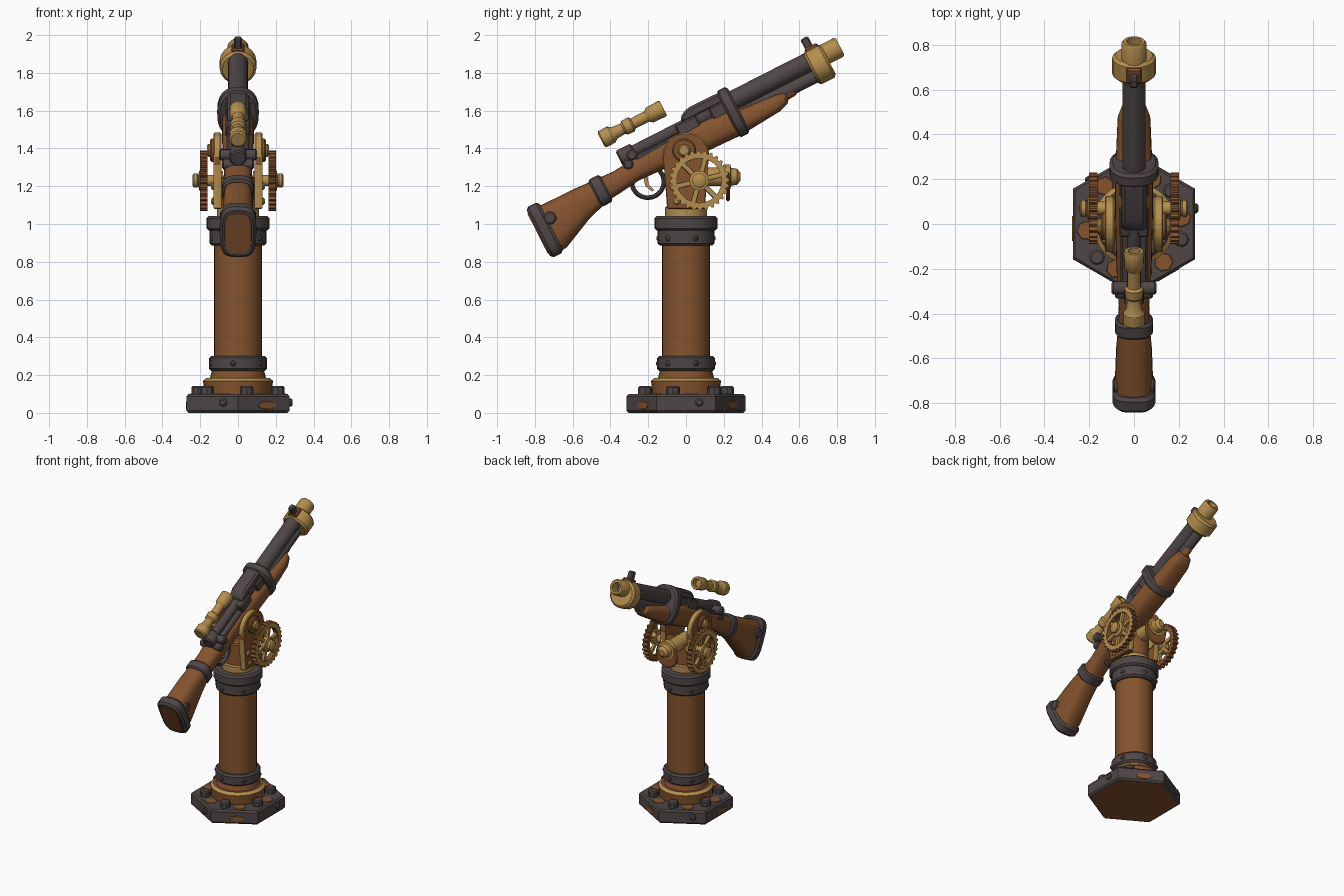
import bpy, bmesh, math
from mathutils import Matrix, Vector

cube = bpy.data.objects.get("Cube")
if cube:
    bpy.data.objects.remove(cube)


def material(name, rgb):
    m = bpy.data.materials.new(name)
    m.use_nodes = True
    m.diffuse_color = (*rgb, 1)
    m.node_tree.nodes["Principled BSDF"].inputs["Base Color"].default_value = (*rgb, 1)
    return m


IRON = material("dark iron", (0.080, 0.062, 0.062))
RUST = material("rust brown", (0.235, 0.088, 0.027))
BRASS = material("aged brass", (0.46, 0.27, 0.075))

# Placement frames: lathe axis is local y
T = Matrix.Translation
UP = Matrix.Rotation(math.pi / 2, 4, 'X')
SIDE = Matrix.Rotation(-math.pi / 2, 4, 'Z')
GUN = T((0, 0, 1.4)) @ Matrix.Rotation(math.radians(27), 4, 'X')
WORLD = Matrix.Identity(4)


def make(name, bm, mat, frame, second=None, rule=None):
    bmesh.ops.transform(bm, matrix=frame, verts=bm.verts)
    bmesh.ops.recalc_face_normals(bm, faces=bm.faces)
    bm.normal_update()
    for f in bm.faces:
        f.smooth = True
        if rule and rule(f):
            f.material_index = 1
    for e in bm.edges:
        e.smooth = len(e.link_faces) == 2 and e.calc_face_angle() < 0.6
    mesh = bpy.data.meshes.new(name)
    bm.to_mesh(mesh)
    bm.free()
    mesh.materials.append(mat)
    if second:
        mesh.materials.append(second)
    obj = bpy.data.objects.new(name, mesh)
    bpy.context.collection.objects.link(obj)
    return obj


def loft(name, sections, mat, frame=WORLD, n=24, power=2, phase=0, **paint):
    """Sections are (along, centre height, half width, half height)."""
    bm = bmesh.new()
    rings = []
    for t, c, rx, rz in sections:
        ring = []
        for k in range(n):
            a = phase + math.tau * k / n
            x, z = (math.copysign(abs(q) ** (2 / power), q) for q in (math.cos(a), math.sin(a)))
            ring.append(bm.verts.new((rx * x, t, c + rz * z)))
        rings.append(ring)
    for a, b in zip(rings, rings[1:]):
        for k in range(n):
            bm.faces.new((a[k], a[(k + 1) % n], b[(k + 1) % n], b[k]))
    bm.faces.new(rings[0])
    bm.faces.new(rings[-1])
    return make(name, bm, mat, frame, **paint)


def lathe(name, profile, mat, frame=WORLD, **kw):
    return loft(name, [(t, 0, r, r) for t, r in profile], mat, frame, **kw)


def rod(name, a, b, r, mat, frame=WORLD, edge=0.008, **kw):
    return lathe(name, [(a, r - edge), (a + edge, r), (b - edge, r), (b, r - edge)], mat, frame, **kw)


def prism(name, outline, x0, x1, mat, frame=WORLD, bevel=0, **paint):
    bm = bmesh.new()
    ends = [[bm.verts.new((x, y, z)) for y, z in outline] for x in (x0, x1)]
    for e in ends:
        bm.faces.new(e)
    n = len(outline)
    for k in range(n):
        bm.faces.new((ends[0][k], ends[0][(k + 1) % n], ends[1][(k + 1) % n], ends[1][k]))
    if bevel:
        bmesh.ops.bevel(bm, geom=bm.edges[:], offset=bevel, segments=1, affect='EDGES')
    return make(name, bm, mat, frame, **paint)


def box(name, x, y, z, mat, frame=GUN, bevel=0.008):
    return prism(name, [(y[0], z[0]), (y[1], z[0]), (y[1], z[1]), (y[0], z[1])], x[0], x[1], mat, frame, bevel)


# Hexagonal base with bolts and rust patches
rod("base_plate", 0, 0.1, 0.315, IRON, UP, n=6, phase=math.pi / 6, edge=0.012,
    second=RUST, rule=lambda f: f.normal.z < -0.9)
for k in range(6):
    a = math.radians(60 * k - 18)
    rod("base_bolt", 0.09, 0.142, 0.036, IRON, T((0.222 * math.cos(a), 0.222 * math.sin(a), 0)) @ UP, n=8)
    s = Matrix.Rotation(math.radians(60 * k), 4, 'Z')
    lathe("rust_patch_top", [(0.098, 0.045), (0.103, 0.04)], RUST,
          Matrix.Rotation(a + 0.45, 4, 'Z') @ T((0.215, 0, 0)) @ UP, n=7)
    if k % 2:
        loft("rust_patch_side", [(0.268, 0.04, 0.06, 0.025), (0.276, 0.04, 0.055, 0.02)], RUST,
             s @ T((0, 0.02, 0)) @ SIDE, n=8)
    else:
        rod("edge_rivet", 0.26, 0.288, 0.022, IRON, s @ T((0, 0.07, 0.055)) @ SIDE, n=8)

# Pedestal column
lathe("base_flange", [(0.09, 0.178), (0.17, 0.185), (0.186, 0.165)], RUST, UP, n=32,
      second=BRASS, rule=lambda f: 0.2 < f.normal.z < 0.95)
lathe("lower_neck", [(0.18, 0.15), (0.235, 0.135)], RUST, UP)
rod("column", 0.2, 1.0, 0.127, RUST, UP, n=32)
rod("lower_collar", 0.222, 0.302, 0.153, IRON, UP, edge=0.012)
rod("upper_collar", 0.885, 0.98, 0.15, IRON, UP, edge=0.012)
rod("top_collar", 0.965, 1.042, 0.166, IRON, UP, edge=0.012)
for k in range(6):
    spin = Matrix.Rotation(math.radians(60 * k + 20), 4, 'Z') @ SIDE
    rod("collar_rivet", 0.13, 0.158, 0.016, IRON, T((0, 0, 0.925)) @ spin, n=8)
    rod("collar_rivet", 0.13, 0.16, 0.016, IRON, T((0, 0, 0.262)) @ spin, n=8)

# Swivel head and yoke
rod("swivel_ring", 1.03, 1.095, 0.11, BRASS, UP)
rod("swivel_body", 1.08, 1.25, 0.098, RUST, UP)
arc = [(0.125 * math.cos(math.radians(a)), 1.36 + 0.125 * math.sin(math.radians(a))) for a in range(-20, 201, 20)]
yoke = [(0.1, 1.08)] + arc + [(-0.1, 1.08)]
for s in (-1, 1):
    prism("yoke_plate", yoke, s * 0.088, s * 0.13, RUST, bevel=0.006, second=BRASS,
          rule=lambda f: abs(f.normal.x) < 0.9 and f.normal.z > -0.1)
    pivot = T((0, -0.01, 1.39)) @ SIDE
    rod("pivot_boss", *sorted((s * 0.12, s * 0.147)), 0.062, RUST, pivot)
    rod("pivot_bolt", *sorted((s * 0.13, s * 0.165)), 0.034, BRASS, pivot, n=8)
    for y, z in ((-0.07, 1.2), (-0.05, 1.12)):
        rod("yoke_rivet", *sorted((s * 0.1, s * 0.142)), 0.02, BRASS, T((0, y, z)) @ SIDE, n=10)

    # Hand wheels with teeth, spokes and hub
    centre = T((0, 0.07, 1.23))
    bm = bmesh.new()
    loops, teeth = [], 28
    for k in range(teeth * 4):
        a = math.tau * k / (teeth * 4)
        outer = 0.16 if k % 4 < 2 else 0.146
        loops.append([bm.verts.new((x, r * math.cos(a), r * math.sin(a)))
                      for x, r in ((s * 0.162, 0.118), (s * 0.162, outer), (s * 0.2, outer), (s * 0.2, 0.118))])
    for k, p in enumerate(loops):
        q = loops[(k + 1) % len(loops)]
        for j in range(4):
            bm.faces.new((p[j], p[(j + 1) % 4], q[(j + 1) % 4], q[j]))
    make("wheel_rim", bm, RUST, centre, BRASS, lambda f, s=s: f.normal.x * s > 0.7)
    for k in range(3):
        loft("wheel_spokes", [(-0.125, 0, 0.011, 0.014), (0.125, 0, 0.011, 0.014)], BRASS,
             centre @ T((s * 0.183, 0, 0)) @ Matrix.Rotation(math.radians(60 * k + 15), 4, 'X'),
             n=8, power=4)
    hub = centre @ SIDE if s > 0 else centre @ SIDE @ Matrix.Rotation(math.pi, 4, 'Z')
    lathe("wheel_hub", [(0.08, 0.05), (0.125, 0.05), (0.13, 0.03), (0.17, 0.03), (0.172, 0.052),
                        (0.205, 0.052), (0.21, 0.03), (0.216, 0.038), (0.234, 0.038), (0.242, 0.025)], BRASS, hub)

# Rear drive shaft with disc and rounded cap
lathe("rear_shaft", [(0, 0.05), (0.19, 0.05), (0.2, 0.065), (0.235, 0.065), (0.238, 0.048),
                     (0.27, 0.042), (0.288, 0.022)], BRASS, T((0, 0, 1.25)), n=16)
rod("rear_disc", 0.212, 0.232, 0.09, RUST, T((0, 0, 1.21)))

# Wooden stock running from butt to fore-end
loft("stock", [(-0.85, -0.05, 0.085, 0.135), (-0.8, -0.05, 0.085, 0.13), (-0.63, -0.012, 0.08, 0.09),
               (-0.5, 0.005, 0.07, 0.066), (-0.4, 0.008, 0.068, 0.058), (-0.3, 0.018, 0.075, 0.056),
               (-0.15, 0.02, 0.08, 0.064), (0.1, 0.014, 0.085, 0.078), (0.29, 0.008, 0.085, 0.078),
               (0.35, -0.005, 0.08, 0.06), (0.53, -0.005, 0.073, 0.046), (0.585, 0, 0.055, 0.034),
               (0.6, 0.005, 0.035, 0.022)], RUST, GUN, power=2.8)
lathe("fore_end_tip", [(0.57, 0.03), (0.64, 0.03), (0.655, 0.022)], RUST, GUN @ T((0, 0, 0.015)), n=16)
loft("grip_band", [(-0.54, 0.006, 0.076, 0.07), (-0.53, 0.006, 0.085, 0.08), (-0.48, 0.006, 0.085, 0.08),
                   (-0.47, 0.006, 0.076, 0.07)], IRON, GUN, power=2.8)
loft("butt_plate", [(-0.9, -0.045, 0.082, 0.135), (-0.885, -0.045, 0.097, 0.15),
                    (-0.84, -0.045, 0.097, 0.15), (-0.825, -0.045, 0.086, 0.137)], IRON, GUN, power=3.5)
loft("butt_pad", [(-0.905, -0.045, 0.07, 0.118), (-0.898, -0.045, 0.072, 0.12)], RUST, GUN, power=3.5)
rod("butt_tang", -0.094, 0.094, 0.036, IRON, GUN @ T((0, -0.81, 0)) @ SIDE, n=12)
loft("barrel_band", [(0.277, 0.058, 0.096, 0.123), (0.289, 0.058, 0.11, 0.138),
                     (0.33, 0.058, 0.11, 0.138), (0.342, 0.058, 0.096, 0.123)], IRON, GUN, power=2.5)

# Barrel, lower tube and brass muzzle
rod("barrel", 0.1, 0.9, 0.052, IRON, GUN @ T((0, 0, 0.113)))
rod("lower_tube", 0.3, 0.82, 0.036, IRON, GUN @ T((0, 0, 0.03)))
rod("muzzle_clamp", 0.78, 0.885, 0.098, BRASS, GUN @ T((0, 0, 0.075)), n=16, edge=0.014)
lathe("muzzle", [(0.86, 0.056), (0.96, 0.056), (0.972, 0.048), (0.972, 0.033), (0.9, 0.033)],
      BRASS, GUN @ T((0, 0, 0.11)))
box("sight_base", (-0.035, 0.035), (0.795, 0.87), (0.155, 0.185), RUST)
box("front_sight", (-0.02, 0.02), (0.8, 0.845), (0.17, 0.238), IRON)

# Receiver with an open port, and the bolt behind it
roof = [(0.045, 0.125), (0.3, 0.125), (0.3, 0.185), (0.1, 0.187), (0.045, 0.16)]
prism("receiver_roof", roof, -0.055, 0.055, IRON, GUN, bevel=0.014)
box("receiver_rear", (-0.065, 0.065), (0.0, 0.125), (0.05, 0.135), IRON)
box("receiver_front", (-0.065, 0.065), (0.2, 0.3), (0.05, 0.135), IRON)
box("receiver_rail", (-0.06, 0.06), (-0.26, 0.02), (0.05, 0.09), IRON)
rod("bolt", -0.32, 0.06, 0.032, IRON, GUN @ T((0, 0, 0.112)), n=16)
rod("bolt_cap", -0.34, -0.25, 0.045, IRON, GUN @ T((0, 0, 0.112)), n=16)
rod("bolt_cross_pin", -0.1, 0.1, 0.03, IRON, GUN @ T((0, -0.27, 0.1)) @ SIDE, n=12)
rod("bolt_side_pin", -0.085, 0.085, 0.028, IRON, GUN @ T((0, -0.31, 0.065)) @ SIDE, n=12)

# Trigger and guard
bm = bmesh.new()
rings = []
for k in range(28):
    spin = Matrix.Rotation(math.tau * k / 28, 4, 'X')
    rings.append([bm.verts.new(spin @ Vector((0.02 * math.cos(b), 0.085 + 0.012 * math.sin(b), 0)))
                  for b in (math.tau * j / 8 for j in range(8))])
for p, q in zip(rings, rings[1:] + rings[:1]):
    for j in range(8):
        bm.faces.new((p[j], p[(j + 1) % 8], q[(j + 1) % 8], q[j]))
make("trigger_guard", bm, IRON, GUN @ T((0, -0.26, -0.065)))
prism("trigger", [(-0.27, -0.03), (-0.245, -0.03), (-0.262, -0.08), (-0.25, -0.12), (-0.265, -0.12),
                  (-0.282, -0.08)], -0.01, 0.01, BRASS, GUN)

# Brass sighting scope
lathe("scope", [(-0.38, 0.038), (-0.372, 0.048), (-0.32, 0.048), (-0.3, 0.034), (-0.25, 0.03), (-0.24, 0.04),
                (-0.2, 0.042), (-0.19, 0.03), (-0.11, 0.03), (-0.09, 0.044), (-0.02, 0.046), (-0.01, 0.042),
                (-0.01, 0.028), (-0.05, 0.026)], BRASS, GUN @ T((0, 0, 0.245)), n=16)
